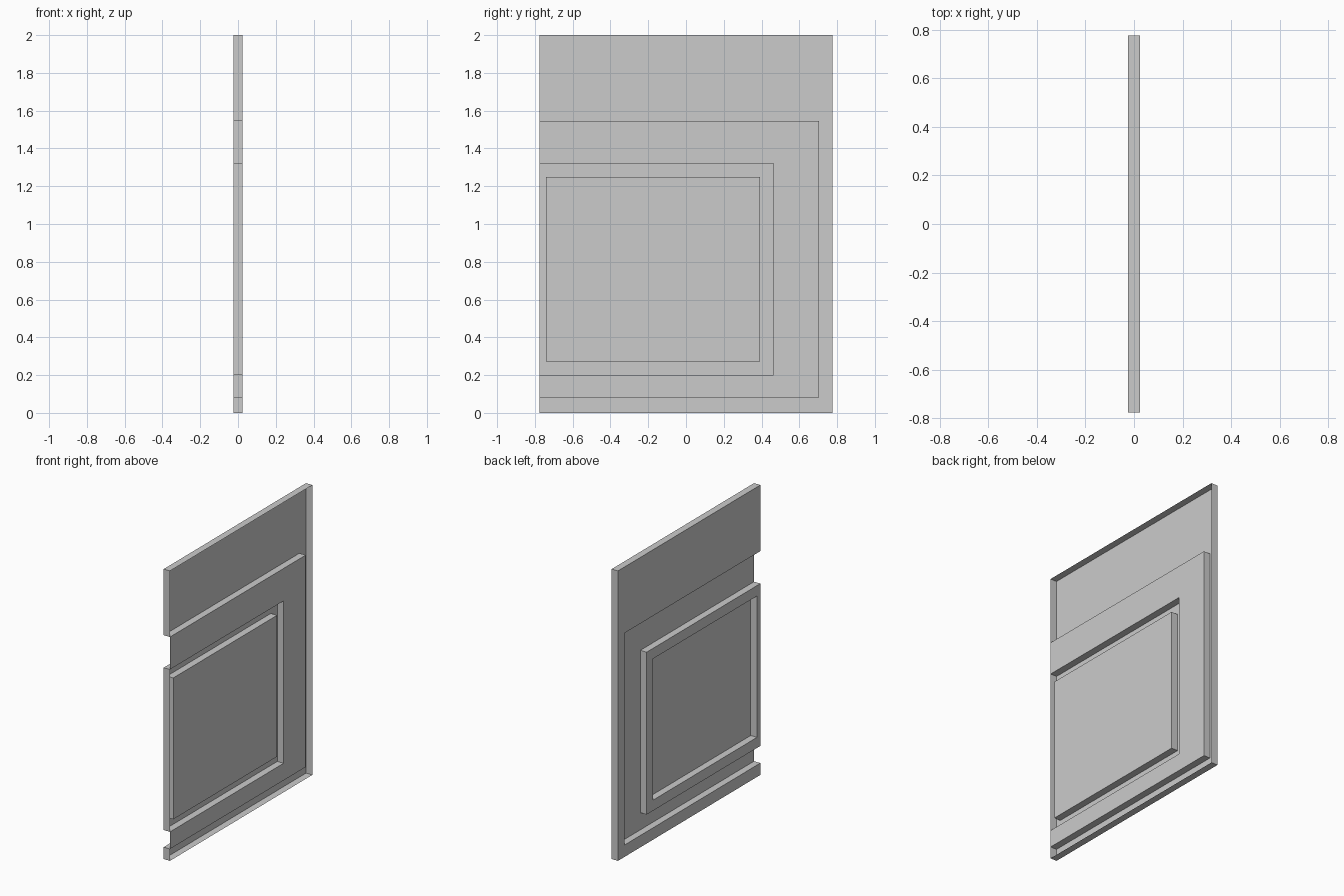
import bpy
import bmesh

cube = bpy.data.objects.get("Cube")
if cube:
    bpy.data.objects.remove(cube, do_unlink=True)

DEPTH = 0.024          # half the thickness of the pressed sheet
HALF_W = 0.776

# Nested rectangles (y0, y1, z0, z1), each stepping the sheet to the other side
STEPS = [
    (-HALF_W, HALF_W, 0.0, 2.0),        # outer border
    (-HALF_W, 0.704, 0.082, 1.544),     # channel, open along the front edge
    (-HALF_W, 0.463, 0.2, 1.32),        # raised frame
    (-0.74, 0.392, 0.273, 1.248),       # centre panel
]


def level(y, z):
    """Side of the sheet at a point: each enclosing rectangle flips it."""
    inside = sum(a < y < b and c < z < d for a, b, c, d in STEPS)
    return -DEPTH if inside % 2 else DEPTH


def grey_material():
    mat = bpy.data.materials.new("plain grey")
    colour = (0.6, 0.6, 0.6, 1.0)
    mat.diffuse_color = colour
    mat.use_nodes = True
    mat.node_tree.nodes["Principled BSDF"].inputs["Base Color"].default_value = colour
    return mat


def build_sheet(name):
    ys = sorted({v for s in STEPS for v in s[:2]})
    zs = sorted({v for s in STEPS for v in s[2:]})
    bm = bmesh.new()

    def quad(*points):
        bm.faces.new([bm.verts.new(p) for p in points])

    # Flat areas
    for y0, y1 in zip(ys, ys[1:]):
        for z0, z1 in zip(zs, zs[1:]):
            x = level((y0 + y1) / 2, (z0 + z1) / 2)
            quad((x, y0, z0), (x, y0, z1), (x, y1, z1), (x, y1, z0))

    # Upright walls where the level changes along y
    eps = 0.001
    for y in ys:
        for z0, z1 in zip(zs, zs[1:]):
            mid = (z0 + z1) / 2
            a, b = level(y - eps, mid), level(y + eps, mid)
            if a != b:
                quad((a, y, z0), (a, y, z1), (b, y, z1), (b, y, z0))

    # Level walls where the level changes along z
    for z in zs:
        for y0, y1 in zip(ys, ys[1:]):
            mid = (y0 + y1) / 2
            a, b = level(mid, z - eps), level(mid, z + eps)
            if a != b:
                quad((a, y0, z), (b, y0, z), (b, y1, z), (a, y1, z))

    # Weld, then merge coplanar pieces into clean faces
    bmesh.ops.remove_doubles(bm, verts=bm.verts, dist=0.0001)
    bmesh.ops.dissolve_limit(bm, angle_limit=0.01, verts=bm.verts, edges=bm.edges)

    mesh = bpy.data.meshes.new(name)
    bm.to_mesh(mesh)
    bm.free()
    mesh.materials.append(grey_material())
    obj = bpy.data.objects.new(name, mesh)
    bpy.context.scene.collection.objects.link(obj)
    return obj


build_sheet("pressed_door_panel")
